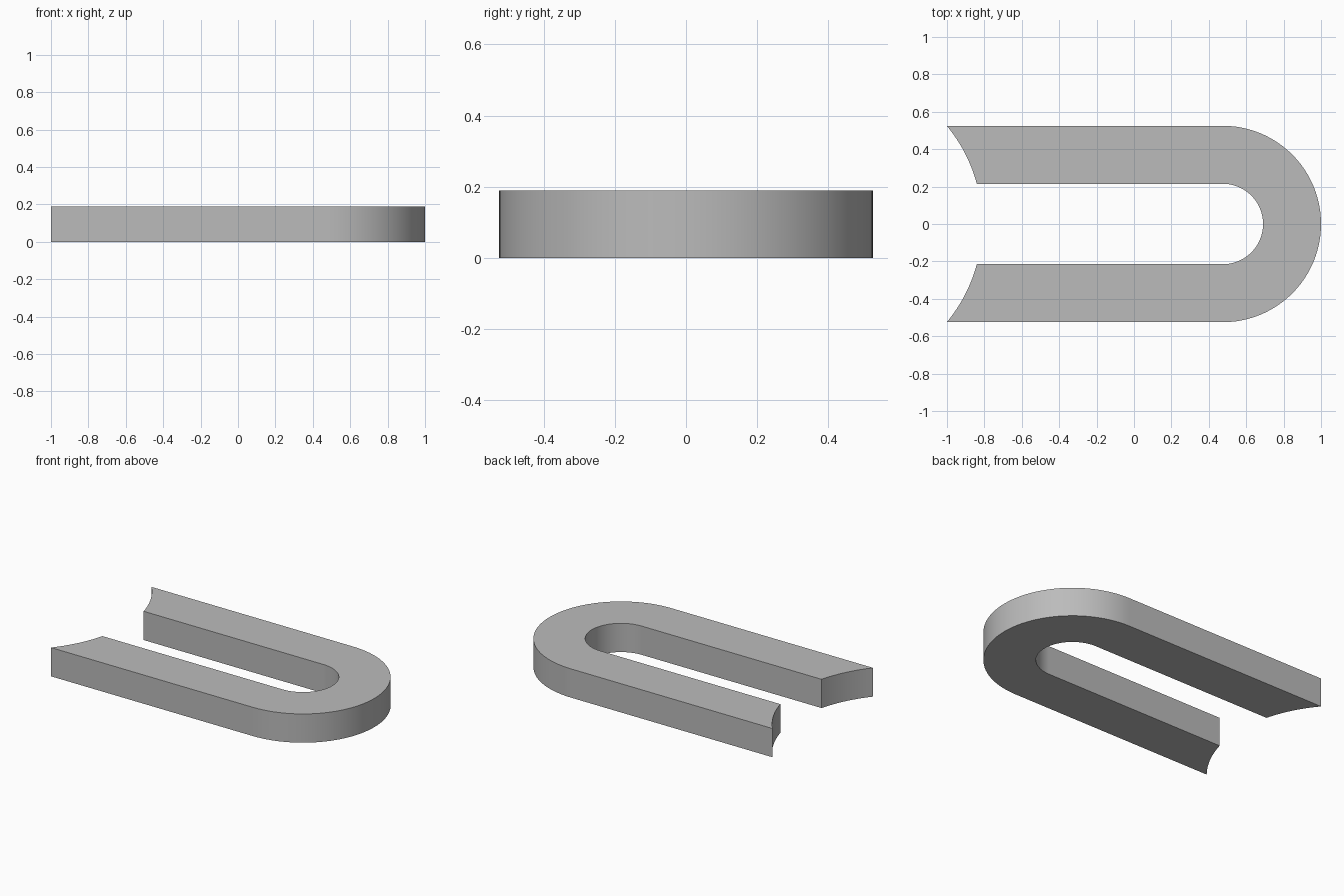
import bpy, bmesh
from math import pi, sin, cos, asin, radians

cube = bpy.data.objects.get("Cube")
if cube:
    bpy.data.objects.remove(cube, do_unlink=True)

HEIGHT = 0.19
OUTER, INNER = 0.525, 0.215      # bend radii
BEND_X = 1 - OUTER               # centre of the bend
END_X, END_R = -1.637, 0.825     # circle that scoops out the leg ends
BEND_STEPS, END_STEPS = 48, 12


def arc(cx, radius, start, end, steps):
    """Points on a circle centred on the x axis."""
    angles = [start + (end - start) * i / steps for i in range(steps + 1)]
    return [(cx + radius * cos(a), radius * sin(a)) for a in angles]


# Closed outline: outer bend, upper end, inner bend, lower end
a_out, a_in = asin(OUTER / END_R), asin(INNER / END_R)
outline = (arc(BEND_X, OUTER, -pi / 2, pi / 2, BEND_STEPS)
           + arc(END_X, END_R, a_out, a_in, END_STEPS)
           + arc(BEND_X, INNER, pi / 2, -pi / 2, BEND_STEPS)
           + arc(END_X, END_R, -a_in, -a_out, END_STEPS))

# Extrude the outline into a solid
bm = bmesh.new()
base = bm.faces.new([bm.verts.new((x, y, 0)) for x, y in outline])
result = bmesh.ops.extrude_face_region(bm, geom=[base], use_keep_orig=True)
top = [v for v in result["geom"] if isinstance(v, bmesh.types.BMVert)]
bmesh.ops.translate(bm, verts=top, vec=(0, 0, HEIGHT))
bmesh.ops.recalc_face_normals(bm, faces=bm.faces)
caps = [f for f in bm.faces if len(f.verts) > 4]
bmesh.ops.triangulate(bm, faces=caps, ngon_method='EAR_CLIP')
mesh = bpy.data.meshes.new("u_bracket")
bm.to_mesh(mesh)
bm.free()

bracket = bpy.data.objects.new("u_bracket", mesh)
bpy.context.collection.objects.link(bracket)

# Plain grey
grey = bpy.data.materials.new("plain_grey")
grey.use_nodes = True
colour = (0.5, 0.5, 0.5, 1)
grey.diffuse_color = colour
grey.node_tree.nodes["Principled BSDF"].inputs["Base Color"].default_value = colour
mesh.materials.append(grey)

# Smooth curves, sharp corners
bpy.ops.object.select_all(action='DESELECT')
bracket.select_set(True)
bpy.context.view_layer.objects.active = bracket
bpy.ops.object.shade_smooth_by_angle(angle=radians(30))
